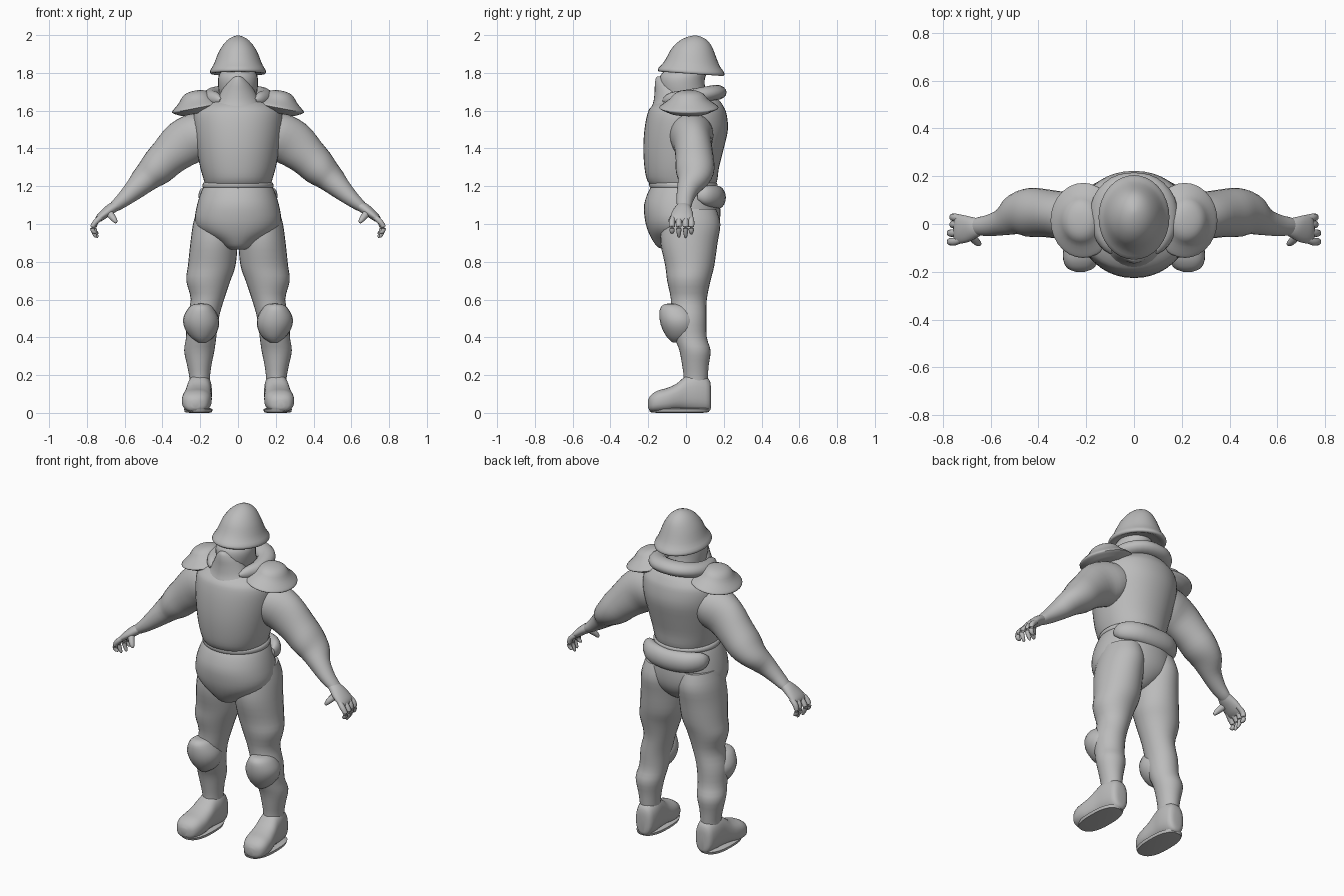
import bpy, math
from mathutils import Vector, Matrix

grey = bpy.data.materials.new("clay grey")
grey.diffuse_color = (0.5, 0.5, 0.5, 1)
X, Y, Z = Vector((1, 0, 0)), Vector((0, 1, 0)), Vector((0, 0, 1))


def smooth_stations(st, steps):
    # Catmull-Rom interpolation of all station values
    out = []
    for i in range(len(st) - 1):
        p = [st[max(i - 1, 0)], st[i], st[i + 1], st[min(i + 2, len(st) - 1)]]
        for k in range(steps):
            t = k / steps
            out.append([0.5 * (2 * b + (c - a) * t + (2 * a - 5 * b + 4 * c - d) * t * t
                               + (3 * b - a - 3 * c + d) * t ** 3) for a, b, c, d in zip(*p)])
    return out + [list(st[-1])]


def loft(name, st, frame=None, up=Z, n=28, power=2.0, steps=3, mirror=False, matrix=None):
    # stations: x, y, z, side radius, up radius; frame fixes the ring plane
    st = smooth_stations(st, steps)
    pts = [Vector(s[:3]) for s in st]
    verts, faces = [], []
    for i, s in enumerate(st):
        if frame:
            side, upv = frame
        else:
            tan = (pts[min(i + 1, len(pts) - 1)] - pts[max(i - 1, 0)]).normalized()
            side = up.cross(tan).normalized()
            upv = tan.cross(side)
        for k in range(n):
            a = 2 * math.pi * k / n
            c, d = math.cos(a), math.sin(a)
            c = math.copysign(abs(c) ** (2 / power), c)
            d = math.copysign(abs(d) ** (2 / power), d)
            verts.append(pts[i] + side * c * max(s[3], 0.002) + upv * d * max(s[4], 0.002))
    for i in range(len(st) - 1):
        for k in range(n):
            a, b = i * n + k, i * n + (k + 1) % n
            faces.append((a, b, b + n, a + n))
    faces += [tuple(reversed(range(n))), tuple(range(len(verts) - n, len(verts)))]
    me = bpy.data.meshes.new(name)
    me.from_pydata(verts, [], faces)
    if matrix:
        me.transform(matrix)
    me.materials.append(grey)
    ob = bpy.data.objects.new(name, me)
    bpy.context.collection.objects.link(ob)
    # consistent outward normals
    import bmesh
    bm = bmesh.new()
    bm.from_mesh(me)
    bmesh.ops.recalc_face_normals(bm, faces=bm.faces)
    bm.to_mesh(me)
    bm.free()
    if mirror:
        ob.modifiers.new("mirror", 'MIRROR')
    bpy.ops.object.select_all(action='DESELECT')
    ob.select_set(True)
    bpy.context.view_layer.objects.active = ob
    bpy.ops.object.shade_smooth_by_angle(angle=math.radians(50))
    return ob


def upright(name, rows, **kw):
    # rows: z, x centre, half width, front y, back y
    st = [(x, (f + b) / 2, z, w, (b - f) / 2) for z, x, w, f, b in rows]
    return loft(name, st, frame=(X, Y), **kw)


# Torso
upright("torso", [
    (1.19, 0, .165, -.17, .15), (1.23, 0, .18, -.205, .165), (1.30, 0, .20, -.22, .175),
    (1.40, 0, .22, -.226, .20), (1.50, 0, .235, -.22, .222), (1.58, 0, .235, -.205, .215),
    (1.62, 0, .21, -.185, .20), (1.66, 0, .14, -.13, .17), (1.68, 0, .08, -.08, .12)],
    n=40, power=2.1)

# Waist roll and hips ending in a front flap
upright("belt", [
    (1.18, 0, .15, -.14, .13), (1.19, 0, .182, -.185, .16), (1.205, 0, .188, -.195, .168),
    (1.22, 0, .18, -.19, .16), (1.23, 0, .15, -.15, .14)], n=40)
upright("hips", [
    (1.21, 0, .175, -.175, .15), (1.17, 0, .195, -.20, .165), (1.10, 0, .217, -.222, .18),
    (1.02, 0, .228, -.217, .18), (.96, 0, .20, -.20, .165), (.91, 0, .12, -.175, .13),
    (.875, 0, .07, -.145, .08), (.865, 0, .05, -.10, .03)], n=40, power=2.1)

# Padded roll across the lower back
loft("back_pouch", [
    (-.19, .06, 1.15, .01, .02), (-.175, .10, 1.15, .035, .05), (-.11, .15, 1.145, .045, .06),
    (0, .165, 1.14, .046, .062), (.11, .15, 1.145, .045, .06), (.175, .10, 1.15, .035, .05),
    (.19, .06, 1.15, .01, .02)], n=20)

# Legs
upright("leg", [
    (1.08, .115, .10, -.11, .16), (1.0, .12, .118, -.13, .182), (.90, .127, .125, -.135, .167),
    (.78, .139, .126, -.11, .15), (.70, .157, .117, -.10, .13), (.60, .162, .088, -.08, .11),
    (.50, .187, .085, -.08, .108), (.40, .195, .08, -.06, .11), (.33, .205, .08, -.035, .13),
    (.25, .205, .064, -.02, .12), (.18, .203, .054, -.012, .115), (.10, .205, .055, -.02, .11)],
    mirror=True)

# Knee pads
upright("knee_pad", [
    (.372, .19, .02, -.07, -.01), (.40, .19, .06, -.10, .04), (.45, .193, .09, -.128, .06),
    (.50, .196, .094, -.14, .06), (.55, .197, .07, -.138, .03), (.572, .195, .045, -.12, -.01),
    (.578, .195, .015, -.10, -.04)], mirror=True, n=20)

# Boots, built from heel to toe
boot = [(.133, .20, .03, .13, .02), (.12, .20, .008, .18, .05), (.06, .202, .006, .21, .064),
        (0, .207, .01, .195, .066), (-.05, .212, .012, .155, .072), (-.10, .217, .006, .132, .078),
        (-.15, .222, .004, .118, .074), (-.185, .224, .008, .095, .055), (-.20, .225, .025, .07, .02)]
loft("boot", [(x, y, (lo + hi) / 2, w, (hi - lo) / 2) for y, x, lo, hi, w in boot],
     frame=(X, Z), power=2.5, mirror=True)
loft("boot_sole", [(.205, -.035, 0, .05, .12), (.21, -.035, .004, .072, .155),
                   (.21, -.035, .02, .076, .162), (.21, -.035, .026, .06, .15)],
     frame=(X, Y), power=2.5, steps=1, mirror=True)

# Arms: bulky sleeve tapering to the wrist
loft("arm", [
    (.13, .03, 1.49, .11, .10), (.21, .03, 1.465, .115, .125), (.29, .035, 1.425, .10, .125),
    (.37, .045, 1.355, .10, .105), (.43, .048, 1.295, .103, .095), (.485, .04, 1.245, .09, .075),
    (.54, .012, 1.19, .06, .058), (.60, -.005, 1.135, .046, .042), (.65, -.01, 1.095, .038, .03),
    (.68, -.015, 1.075, .03, .02)], mirror=True)

# Hands: palm, four curled fingers and a thumb
loft("palm", [
    (.63, -.01, 1.105, .03, .02), (.665, -.015, 1.085, .043, .028), (.70, -.02, 1.06, .056, .026),
    (.735, -.022, 1.03, .06, .02), (.748, -.022, 1.012, .05, .01)], n=20, mirror=True)
for i, (y, tip) in enumerate([(-.074, .955), (-.038, .935), (-.002, .932), (.028, .95)]):
    out = .775 if i < 2 else .765
    loft("finger_%d" % (i + 1), [
        (.72, y * .85, 1.04, .014, .014), (.75, y, 1.015, .016, .015), (out - .005, y, .985, .015, .013),
        (out - .008, y, .962, .013, .012), (out - .02, y, tip, .008, .008),
        (out - .024, y, tip - .005, .002, .002)], n=10, mirror=True)
loft("thumb", [
    (.69, -.035, 1.07, .02, .018), (.672, -.06, 1.045, .019, .017), (.656, -.077, 1.025, .015, .014),
    (.646, -.084, 1.01, .009, .009), (.643, -.086, 1.006, .002, .002)], up=Y, n=10, mirror=True)

# Shoulder guards: flared rim with a domed centre, tilted outwards
loft("shoulder_guard", [
    (0, 0, -.03, .09, .10), (0, 0, -.012, .125, .14), (0, 0, -.002, .138, .157),
    (0, 0, .008, .134, .15), (0, 0, .026, .112, .125), (0, 0, .046, .09, .10),
    (0, 0, .07, .07, .08), (0, 0, .085, .045, .05), (0, 0, .09, .012, .014)],
    frame=(X, Y), steps=2, mirror=True,
    matrix=Matrix.Translation((.213, .015, 1.617)) @ Matrix.Rotation(math.radians(11), 4, 'Y'))

# Head, pointed face guard and thick collar round the back
upright("head", [
    (1.60, 0, .10, -.11, .12), (1.68, 0, .10, -.13, .11), (1.73, 0, .105, -.14, .10),
    (1.77, 0, .105, -.14, .10), (1.80, 0, .095, -.125, .11), (1.85, 0, .07, -.06, .10)])
upright("face_guard", [
    (1.56, 0, .18, -.195, .02), (1.61, 0, .15, -.185, .02), (1.65, 0, .115, -.172, .01),
    (1.70, 0, .09, -.166, 0), (1.74, 0, .065, -.165, -.03), (1.77, 0, .035, -.16, -.08),
    (1.782, 0, .012, -.15, -.11)], power=1.8)
loft("collar", [
    (-.09, -.12, 1.655, .01, .01), (-.115, -.08, 1.66, .03, .035), (-.14, 0, 1.67, .045, .04),
    (-.125, .09, 1.685, .05, .04), (-.07, .145, 1.695, .055, .04), (0, .16, 1.697, .055, .04),
    (.07, .145, 1.695, .055, .04), (.125, .09, 1.685, .05, .04), (.14, 0, 1.67, .045, .04),
    (.115, -.08, 1.66, .03, .035), (.09, -.12, 1.655, .01, .01)], n=16)

# Bell-shaped helmet with a rolled brim, dipping slightly at the back
loft("helmet", [
    (0, 0, .015, .10, .12), (0, 0, -.002, .135, .16), (0, 0, .003, .147, .176),
    (0, 0, .018, .146, .174), (0, 0, .045, .130, .152), (0, 0, .08, .116, .133),
    (0, 0, .12, .099, .115), (0, .005, .16, .073, .088), (0, .01, .186, .045, .055),
    (0, .012, .199, .018, .022), (0, .012, .202, .003, .003)], frame=(X, Y), n=32, steps=2,
    matrix=Matrix.Translation((0, .027, 1.797)) @ Matrix.Rotation(math.radians(-4), 4, 'X'))
